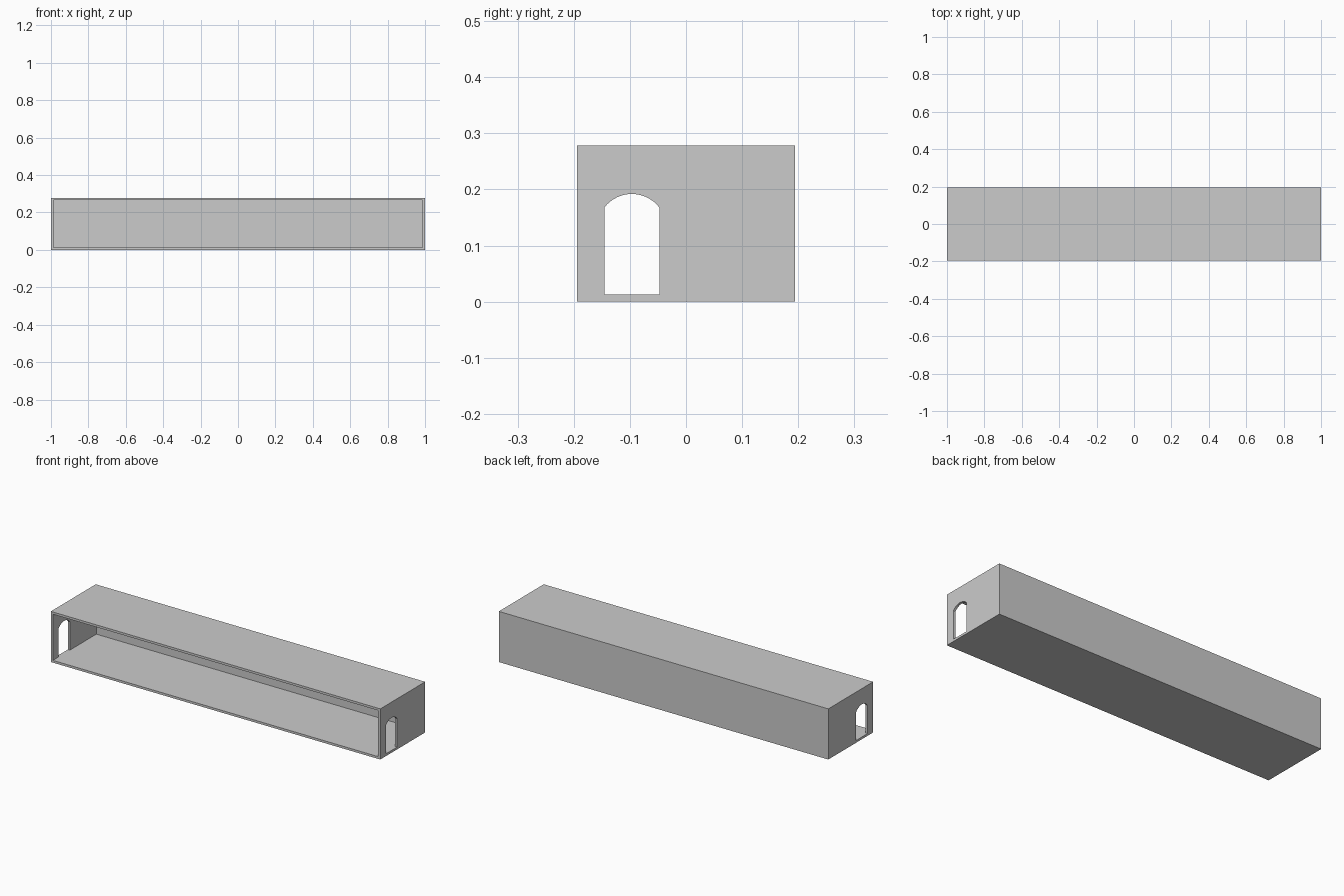
import bpy, bmesh, math

if "Cube" in bpy.data.objects:
    bpy.data.objects.remove(bpy.data.objects["Cube"])

L, D, H, T = 1.0, 0.1945, 0.278, 0.0125   # half length, half depth, height, wall


def prism(name, profile, x0, x1):
    """Extrude a (y, z) outline along x."""
    bm = bmesh.new()
    face = bm.faces.new([bm.verts.new((x0, y, z)) for y, z in profile])
    ext = bmesh.ops.extrude_face_region(bm, geom=[face])
    for v in ext["geom"]:
        if isinstance(v, bmesh.types.BMVert):
            v.co.x = x1
    bmesh.ops.recalc_face_normals(bm, faces=bm.faces)
    me = bpy.data.meshes.new(name)
    bm.to_mesh(me)
    bm.free()
    ob = bpy.data.objects.new(name, me)
    bpy.context.collection.objects.link(ob)
    return ob


def rect(y0, y1, z0, z1):
    return [(y0, z0), (y1, z0), (y1, z1), (y0, z1)]


# Outer box
hall = prism("corridor_shell", rect(-D, D, 0, H), -L, L)

# Interior space, open to the front
cavity = prism("cavity_cutter", rect(-D - 0.1, D - T, T, H - T), -L + T, L - T)

# Arched doorway outline, running through both end walls
yc, half, spring, rise = -0.0965, 0.049, 0.168, 0.024
r = (half ** 2 + rise ** 2) / (2 * rise)
a = math.asin(half / r)
N = 16
door = [(yc - half, T), (yc + half, T)]
for i in range(N + 1):
    t = a - 2 * a * i / N
    door.append((yc + r * math.sin(t), spring + rise - r + r * math.cos(t)))
doorway = prism("doorway_cutter", door, -L - 0.1, L + 0.1)

# Cut and clean up
bpy.context.view_layer.objects.active = hall
for cutter in (cavity, doorway):
    mod = hall.modifiers.new(cutter.name, "BOOLEAN")
    mod.operation = "DIFFERENCE"
    mod.solver = "EXACT"
    mod.object = cutter
    bpy.ops.object.modifier_apply(modifier=mod.name)
    bpy.data.objects.remove(cutter)
